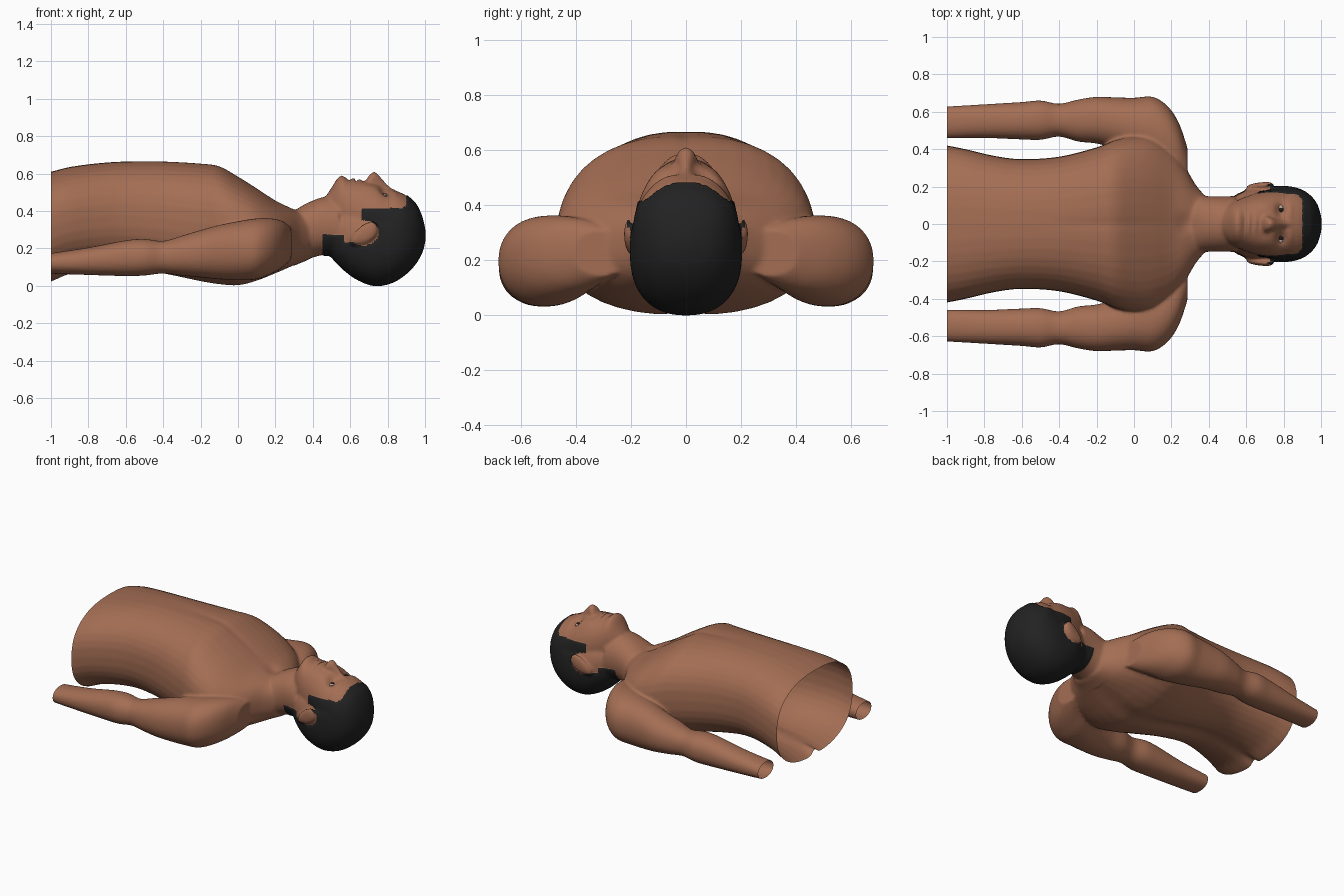
import bpy, bmesh, math
from mathutils import Vector
from mathutils.bvhtree import BVHTree

if "Cube" in bpy.data.objects:
    bpy.data.objects.remove(bpy.data.objects["Cube"])


def material(name, color):
    m = bpy.data.materials.new(name)
    m.diffuse_color = (*color, 1)
    m.use_nodes = True
    m.node_tree.nodes["Principled BSDF"].inputs["Base Color"].default_value = m.diffuse_color
    return m


SKIN = material("skin brown", (0.37, 0.155, 0.088))
HAIR = material("hair black", (0.016, 0.016, 0.016))
WHITE = material("eye white", (0.45, 0.38, 0.33))
IRIS = material("iris dark", (0.015, 0.01, 0.008))


def spline(rows, steps=6):
    """Catmull-Rom interpolation of the section rows."""
    out = []
    for i in range(len(rows) - 1):
        p0, p1 = rows[max(i - 1, 0)], rows[i]
        p2, p3 = rows[i + 1], rows[min(i + 2, len(rows) - 1)]
        for s in range(steps):
            t = s / steps
            out.append([0.5 * (2 * b + (c - a) * t + (2 * a - 5 * b + 4 * c - d) * t * t
                               + (3 * b - a - 3 * c + d) * t ** 3)
                        for a, b, c, d in zip(p0, p1, p2, p3)])
    return out + [list(rows[-1])]


def loft(bm, rows, n=2.2, side=1, count=40):
    """Closed solid along x; row = x, y centre, half width, z bottom, z top."""
    rings = []
    for x, yc, hw, zb, zt in spline(rows):
        ring = []
        for k in range(count):
            a = 2 * math.pi * k / count
            c, s = math.cos(a), math.sin(a)
            y = yc + hw * math.copysign(abs(c) ** (2 / n), c)
            z = (zb + zt) / 2 + (zt - zb) / 2 * math.copysign(abs(s) ** (2 / n), s)
            ring.append(bm.verts.new((x, side * y, z)))
        rings.append(ring)
    faces = [bm.faces.new(rings[0]), bm.faces.new(rings[-1][::-1])]
    for r, q in zip(rings, rings[1:]):
        for k in range(count):
            j = (k + 1) % count
            faces.append(bm.faces.new((r[k], q[k], q[j], r[j])))
    bmesh.ops.recalc_face_normals(bm, faces=faces)


def centred(rows):
    return [(x, 0, hw, zb, zt) for x, hw, zb, zt in rows]


bm = bmesh.new()
# torso
loft(bm, centred([
    (-1.06, .43, .01, .60), (-1, .42, .02, .61), (-.9, .40, .06, .635), (-.75, .365, .085, .655),
    (-.6, .347, .09, .665), (-.4, .36, .06, .666), (-.2, .41, .02, .655), (-.1, .45, .005, .64),
    (0, .47, 0, .585), (.1, .46, .025, .522), (.2, .40, .065, .457), (.27, .31, .095, .425),
    (.33, .21, .12, .40), (.38, .15, .14, .39)]), 2.45)
# neck
loft(bm, centred([(.2, .18, .1, .40), (.3, .165, .12, .41), (.38, .15, .145, .448),
                  (.46, .147, .165, .475), (.54, .15, .16, .47)]))
# skull
loft(bm, centred([
    (.47, .07, .19, .35), (.52, .13, .135, .40), (.57, .165, .085, .43), (.64, .19, .035, .44),
    (.73, .198, .003, .45), (.82, .198, .018, .465), (.89, .182, .06, .475), (.94, .15, .11, .448),
    (.975, .105, .165, .385), (.992, .055, .215, .325), (.998, .02, .25, .29)]), 2.35)
# face
loft(bm, centred([
    (.465, .06, .34, .472), (.50, .095, .28, .525), (.53, .115, .25, .572), (.555, .128, .22, .59),
    (.59, .143, .2, .573), (.66, .167, .15, .563), (.74, .18, .13, .545), (.80, .185, .1, .518),
    (.86, .188, .1, .502), (.91, .17, .12, .475), (.95, .12, .15, .42)]), 2.15)
# nose
loft(bm, centred([(.683, .038, .49, .56), (.705, .046, .49, .595), (.735, .034, .49, .609),
                  (.77, .024, .48, .572), (.81, .019, .46, .53), (.85, .022, .45, .507)]))
for side in (1, -1):
    # arm and shoulder
    loft(bm, [
        (-1.06, .54, .08, .068, .168), (-1, .543, .085, .065, .175), (-.8, .55, .09, .058, .205),
        (-.6, .552, .1, .052, .243), (-.5, .555, .105, .055, .25), (-.4, .555, .088, .066, .24),
        (-.3, .553, .112, .055, .268), (-.2, .555, .125, .045, .298), (-.1, .54, .137, .035, .325),
        (0, .52, .155, .03, .345), (.1, .50, .18, .035, .36), (.18, .455, .175, .065, .36),
        (.24, .39, .15, .1, .345), (.285, .31, .1, .14, .31)], 2.2, side)
    # ear
    loft(bm, [(.60, .193, .008, .225, .255), (.63, .2, .015, .222, .295), (.68, .206, .017, .228, .335),
              (.72, .209, .016, .25, .345), (.745, .208, .008, .28, .325)], 2, side)

# fuse everything into one skin
mesh = bpy.data.meshes.new("body")
bm.to_mesh(mesh)
bm.free()
body = bpy.data.objects.new("body", mesh)
bpy.context.collection.objects.link(body)
mod = body.modifiers.new("fuse", 'REMESH')
mod.mode, mod.voxel_size = 'VOXEL', 0.0095
mod = body.modifiers.new("soften", 'SMOOTH')
mod.factor, mod.iterations = 0.5, 5
fused = bpy.data.meshes.new_from_object(body.evaluated_get(bpy.context.evaluated_depsgraph_get()))
body.modifiers.clear()
body.data = fused
bm = bmesh.new()
bm.from_mesh(fused)

# open cut through waist and forearms
bmesh.ops.bisect_plane(bm, geom=bm.verts[:] + bm.edges[:] + bm.faces[:],
                       plane_co=(-1, 0, 0), plane_no=(1, 0, 0), clear_inner=True)
bm.normal_update()

# sculpted dabs: x, y, radius x, radius y, depth
FRONT = [
    (.785, .075, .026, .036, -.026),   # eye sockets
    (.835, .075, .016, .045, .006),    # brow
    (.633, 0, .006, .045, -.011),      # mouth line
    (.618, 0, .011, .04, .007), (.65, 0, .010, .04, .006),   # lips
    (.592, 0, .010, .05, -.007),       # chin crease
    (.70, .105, .045, .035, .006),     # cheeks
    (.27, 0, .04, .05, -.012),         # throat notch
    (-.1, 0, .3, .03, -.006)]          # breastbone
BACK = [(-.4, 0, .5, .06, .02), (-1.05, 0, .1, .03, .04)]   # spine, lower cleft
for v in bm.verts:
    x, y, z = v.co
    if v.normal.z > .25 and (z > .4 or x < .3):
        dabs = FRONT
    elif v.normal.z < -.25 and x < .3:
        dabs = BACK
    else:
        continue
    if abs(y) > .4:
        continue
    for cx, cy, rx, ry, d in dabs:
        v.co.z += d * math.exp(-((x - cx) / rx) ** 2 - ((abs(y) - cy) / ry) ** 2)


def is_hair(p):
    x, y, z = p.x, abs(p.y), p.z
    if y > .165 and ((x - .67) / .083) ** 2 + ((z - .283) / .068) ** 2 < 1:
        return False                       # ear
    if x > .9 - 1.0 * max(y - .13, 0):
        return True                        # crown
    if x > .66:
        return z < .415                    # sides and sideburns
    return x > .45 and z < (.275 if x < .57 else .235)   # nape


# hair: coloured by region and raised a little
fused.materials.clear()
fused.materials.append(SKIN)
fused.materials.append(HAIR)
raised = set()
for f in bm.faces:
    f.smooth = True
    f.material_index = int(is_hair(f.calc_center_median()))
    if f.material_index:
        raised.update(f.verts)
bm.normal_update()
for v in raised:
    if all(f.material_index for f in v.link_faces):
        v.co += v.normal * .005
tree = BVHTree.FromBMesh(bm)
bm.to_mesh(fused)
bm.free()


# eyes
def eye_part(name, x, y, size, lift, mat):
    hit = tree.ray_cast(Vector((x, y, 2)), Vector((0, 0, -1)))[0]
    bm = bmesh.new()
    bmesh.ops.create_uvsphere(bm, u_segments=20, v_segments=10, radius=1)
    for v in bm.verts:
        v.co = Vector((v.co.x * size[0], v.co.y * size[1], v.co.z * size[2])) + hit + Vector((0, 0, lift))
    for f in bm.faces:
        f.smooth = True
    me = bpy.data.meshes.new(name)
    bm.to_mesh(me)
    bm.free()
    me.materials.append(mat)
    bpy.context.collection.objects.link(bpy.data.objects.new(name, me))


for side, label in ((1, "left"), (-1, "right")):
    eye_part(label + "_eyeball", .785, side * .075, (.014, .027, .008), 0, WHITE)
    eye_part(label + "_iris", .785, side * .075, (.0125, .014, .008), .003, IRIS)
